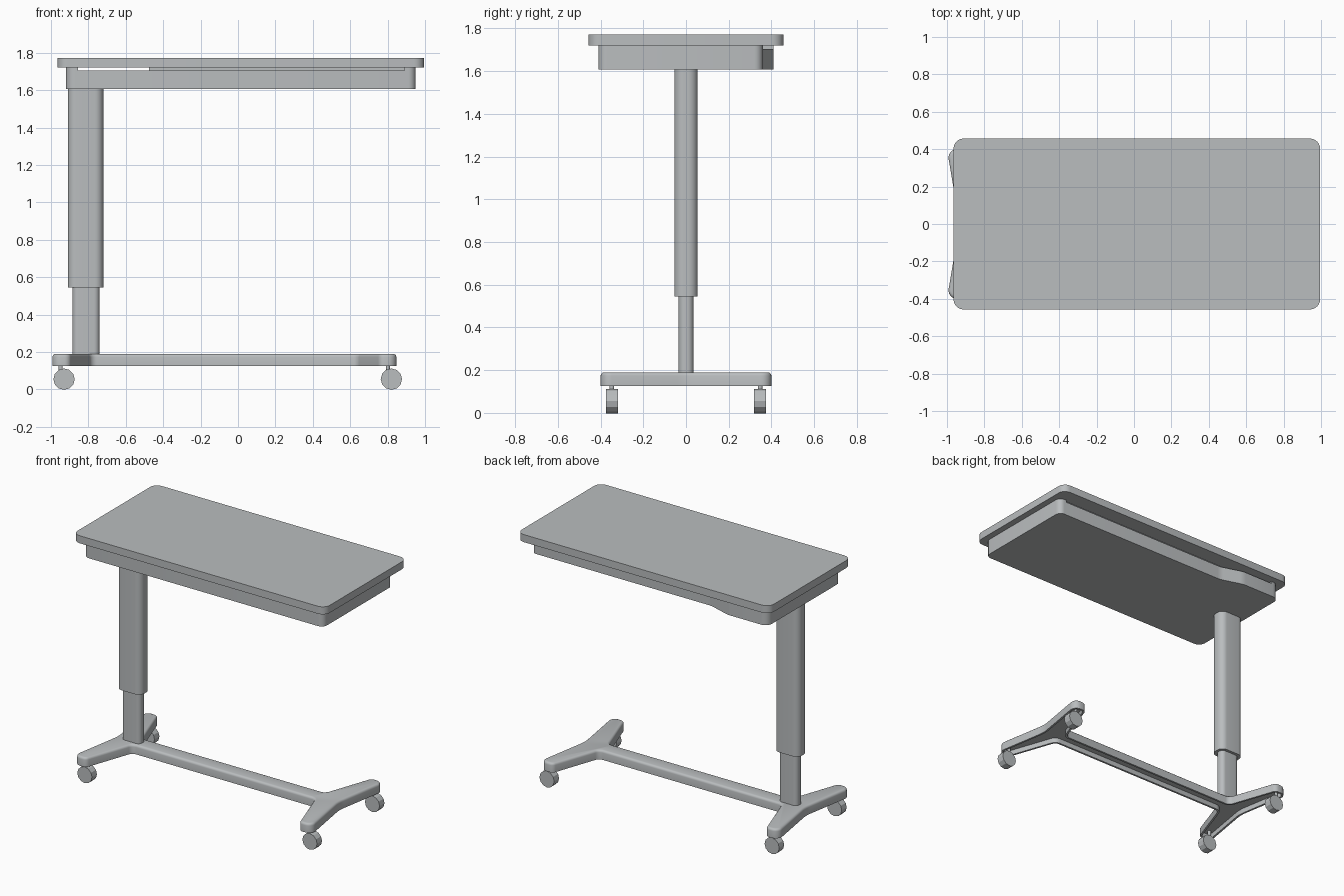
import bpy, bmesh, math
from mathutils import Vector

cube = bpy.data.objects.get("Cube")
if cube:
    bpy.data.objects.remove(cube, do_unlink=True)

# One light grey for the whole table
grey = bpy.data.materials.new("light_grey")
grey.use_nodes = True
GREY = (0.49, 0.51, 0.52, 1.0)
grey.diffuse_color = GREY
grey.node_tree.nodes["Principled BSDF"].inputs["Base Color"].default_value = GREY


def fillet(points, steps=6):
    """Round the corners of an outline given as (x, y, radius)."""
    out = []
    n = len(points)
    for i, (x, y, r) in enumerate(points):
        p = Vector((x, y))
        if r <= 0:
            out.append(p)
            continue
        a = (Vector(points[i - 1][:2]) - p).normalized()
        b = (Vector(points[(i + 1) % n][:2]) - p).normalized()
        half = a.angle(b) / 2
        d = r / math.tan(half)
        centre = p + (a + b).normalized() * (r / math.sin(half))
        v0, v1 = p + a * d - centre, p + b * d - centre
        sweep = v0.angle(v1)
        for k in range(steps + 1):
            t = k / steps
            v = (v0 * math.sin((1 - t) * sweep) + v1 * math.sin(t * sweep)) / math.sin(sweep)
            out.append(centre + v)
    return out


def box(x0, x1, y0, y1, r=0.0):
    return [(x0, y0, r), (x1, y0, r), (x1, y1, r), (x0, y1, r)]


def finish(name, bm, smooth=True):
    bmesh.ops.recalc_face_normals(bm, faces=bm.faces[:])
    mesh = bpy.data.meshes.new(name)
    bm.to_mesh(mesh)
    bm.free()
    mesh.materials.append(grey)
    obj = bpy.data.objects.new(name, mesh)
    bpy.context.collection.objects.link(obj)
    if smooth:
        bpy.ops.object.select_all(action='DESELECT')
        obj.select_set(True)
        bpy.context.view_layer.objects.active = obj
        bpy.ops.object.shade_smooth_by_angle(angle=math.radians(32))
    return obj


def prism(outline, z0, z1, steps=6):
    """Extruded rounded outline as a bmesh."""
    bm = bmesh.new()
    face = bm.faces.new([bm.verts.new((p.x, p.y, z0)) for p in fillet(outline, steps)])
    top = bmesh.ops.extrude_face_region(bm, geom=[face], use_keep_orig=True)
    for v in top["geom"]:
        if isinstance(v, bmesh.types.BMVert):
            v.co.z = z1
    bmesh.ops.recalc_face_normals(bm, faces=bm.faces[:])
    return bm


# Table top and the body beneath it, stepped in along the back
finish("table_top", prism(box(-0.965, 0.995, -0.457, 0.457, 0.055), 1.72, 1.773))
finish("under_body", prism([
    (-0.92, -0.41, 0.05), (0.95, -0.41, 0.04), (0.95, 0.36, 0.04),
    (-0.45, 0.36, 0.15), (-0.61, 0.41, 0.15), (-0.92, 0.41, 0.05)], 1.607, 1.705))

# Spacers that leave a thin slot under the top
finish("right_spacer", prism([
    (-0.92, -0.41, 0.05), (-0.855, -0.41, 0), (-0.855, 0.41, 0), (-0.92, 0.41, 0.05)], 1.705, 1.72))
finish("left_spacer", prism([
    (0.89, -0.41, 0), (0.95, -0.41, 0.04), (0.95, 0.36, 0.04), (0.89, 0.36, 0)], 1.705, 1.72))
finish("slot_rail", prism(box(-0.475, 0.89, 0.315, 0.345), 1.705, 1.72))

# Telescopic column
finish("outer_column", prism(box(-0.91, -0.72, -0.055, 0.055, 0.045), 0.545, 1.607, 8))
finish("inner_column", prism(box(-0.885, -0.74, -0.035, 0.035, 0.03), 0.18, 0.56, 8))

# Base: bar with a forked foot at each end, hollow underneath
CX = -0.0725
quarter = [(0.71, 0.055, 0.04), (0.83, 0.40, 0.035), (0.9275, 0.40, 0.045)]
crotch = (0.86, 0.0, 0.25)
right_end = [(x, -y, r) for x, y, r in quarter] + [crotch] + quarter[::-1]
left_end = [(-x, -y, r) for x, y, r in right_end]
outline = [(x + CX, y, r) for x, y, r in right_end + left_end]
bm = prism(outline, 0.125, 0.19)
bottom = min(bm.faces, key=lambda f: f.calc_center_median().z)
bmesh.ops.inset_region(bm, faces=[bottom], thickness=0.014, use_even_offset=True)
pocket = bmesh.ops.extrude_discrete_faces(bm, faces=[bottom])["faces"][0]
bmesh.ops.translate(bm, verts=list(pocket.verts), vec=(0, 0, 0.035))
rim = [e for e in bm.edges if all(v.co.z > 0.189 for v in e.verts)]
bmesh.ops.bevel(bm, geom=rim, offset=0.016, segments=3, profile=0.5,
                affect='EDGES', clamp_overlap=True)
finish("base_frame", bm)


# Casters: faceted wheel with a short stem
def cylinder(name, centre, radius, depth, axis, sides, smooth):
    bm = bmesh.new()
    bmesh.ops.create_cone(bm, cap_ends=True, segments=sides, radius1=radius,
                          radius2=radius, depth=depth)
    for v in bm.verts:
        if axis == 'Y':
            v.co = Vector((v.co.x, v.co.z, v.co.y))
        v.co += Vector(centre)
    return finish(name, bm, smooth)


for side, x in (("right", -0.93), ("left", 0.82)):
    for end, y in (("front", -0.347), ("back", 0.347)):
        cylinder(f"{end}_{side}_wheel", (x, y, 0.055), 0.057, 0.055, 'Y', 12, False)
        cylinder(f"{end}_{side}_stem", (x - 0.018, y, 0.125), 0.011, 0.08, 'Z', 16, True)
